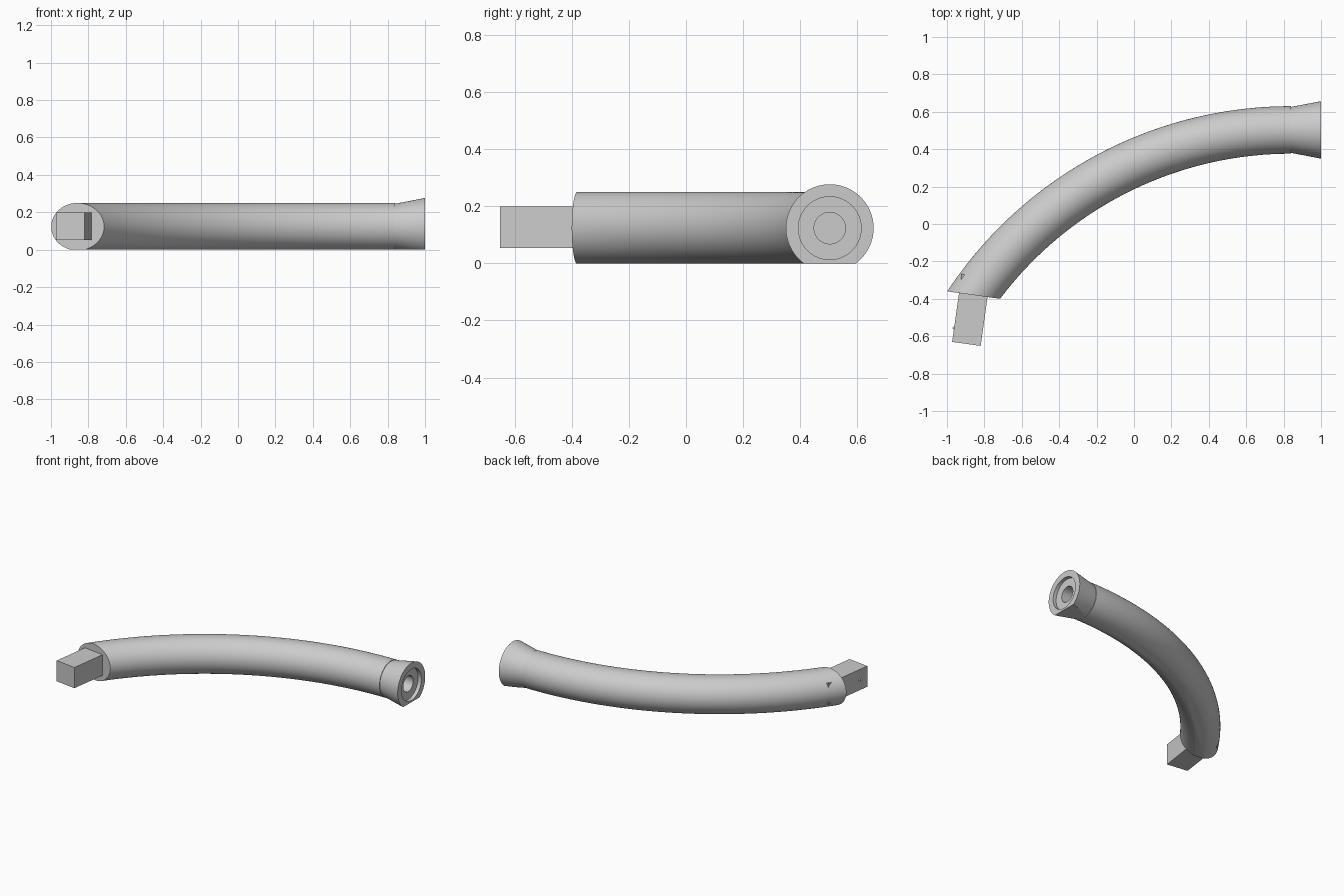
import bpy, bmesh
from math import sin, cos, pi, radians
from mathutils import Vector, Matrix

cube = bpy.data.objects.get("Cube")
if cube:
    bpy.data.objects.remove(cube, do_unlink=True)

grey = bpy.data.materials.new("plain_grey")
grey.use_nodes = True
grey.diffuse_color = (0.6, 0.6, 0.6, 1)
grey.node_tree.nodes["Principled BSDF"].inputs["Base Color"].default_value = (0.6, 0.6, 0.6, 1)

AXIS_Y, AXIS_Z = 0.503, 0.123     # centre line at the flared end
JOIN_X = 0.84                     # where the bend meets the flare
BEND_R, TUBE_R = 2.075, 0.127
SIDES = 96
TILT = Matrix.Rotation(radians(-8), 3, 'Z')   # angle of the cut end and tang


def loft(bm, rings):
    """Join consecutive closed rings of points with quads."""
    loops = [[bm.verts.new(p) for p in ring] for ring in rings]
    for a, b in zip(loops, loops[1:]):
        for i in range(len(a)):
            j = (i + 1) % len(a)
            bm.faces.new((a[i], a[j], b[j], b[i]))
    return loops


def cut(bm, point, normal):
    """Slice off everything on the normal side and cap the opening."""
    geom = bm.verts[:] + bm.edges[:] + bm.faces[:]
    res = bmesh.ops.bisect_plane(bm, geom=geom, plane_co=point, plane_no=normal,
                                 clear_outer=True)
    edges = [e for e in res["geom_cut"] if isinstance(e, bmesh.types.BMEdge)]
    bmesh.ops.edgeloop_fill(bm, edges=edges)


def finish(bm, name, smooth=True):
    bmesh.ops.recalc_face_normals(bm, faces=bm.faces[:])
    mesh = bpy.data.meshes.new(name)
    bm.to_mesh(mesh)
    bm.free()
    mesh.materials.append(grey)
    obj = bpy.data.objects.new(name, mesh)
    bpy.context.collection.objects.link(obj)
    if smooth:
        bpy.ops.object.select_all(action='DESELECT')
        obj.select_set(True)
        bpy.context.view_layer.objects.active = obj
        bpy.ops.object.shade_smooth_by_angle(angle=radians(25))
    return obj


# Curved tube: circle swept along an arc, cut at an angle, flattened underneath
bm = bmesh.new()
rings = []
for k in range(81):
    t = radians(64) * k / 80
    out = Vector((-sin(t), cos(t), 0))
    centre = Vector((JOIN_X, AXIS_Y - BEND_R, AXIS_Z)) + out * BEND_R
    rings.append([centre + TUBE_R * (out * cos(a) + Vector((0, 0, sin(a))))
                  for a in (2 * pi * i / SIDES for i in range(SIDES))])
loops = loft(bm, rings)
bm.faces.new(loops[0])
bm.faces.new(loops[-1])
cut(bm, Vector((-0.857, -0.38, AXIS_Z)), TILT @ Vector((0, -1, 0)))
cut(bm, Vector((0, 0, 0)), Vector((0, 0, -1)))
finish(bm, "curved_tube")

# Flared collar: turned profile with a stepped bore, flattened underneath
bm = bmesh.new()
profile = [(0.84, 0.123), (1.0, 0.1535), (1.0, 0.11), (0.975, 0.11),
           (0.975, 0.055), (0.85, 0.055)]
loops = loft(bm, [[Vector((x, AXIS_Y + r * cos(a), AXIS_Z + r * sin(a)))
                   for a in (2 * pi * i / SIDES for i in range(SIDES))]
                  for x, r in profile])
bm.faces.new(loops[0])
bm.faces.new(loops[-1])
cut(bm, Vector((0, 0, 0)), Vector((0, 0, -1)))
finish(bm, "flared_collar")

# Square tang set into the cut end
LENGTH, WIDTH, HEIGHT = 0.366, 0.154, 0.146
tip = Vector((-0.896, -0.641, 0.126))
place = Matrix.Translation(tip) @ TILT.to_4x4()
bm = bmesh.new()
bmesh.ops.create_cube(bm, size=1, matrix=place @ Matrix.Translation((0, LENGTH / 2, 0))
                      @ Matrix.Diagonal((WIDTH, LENGTH, HEIGHT, 1)))
finish(bm, "square_tang", smooth=False)

# Small detent on the outer side of the tang
bm = bmesh.new()
bmesh.ops.create_uvsphere(bm, u_segments=16, v_segments=8, radius=0.008,
                          matrix=place @ Matrix.Translation((-WIDTH / 2, 0.075, 0)))
finish(bm, "tang_detent")
